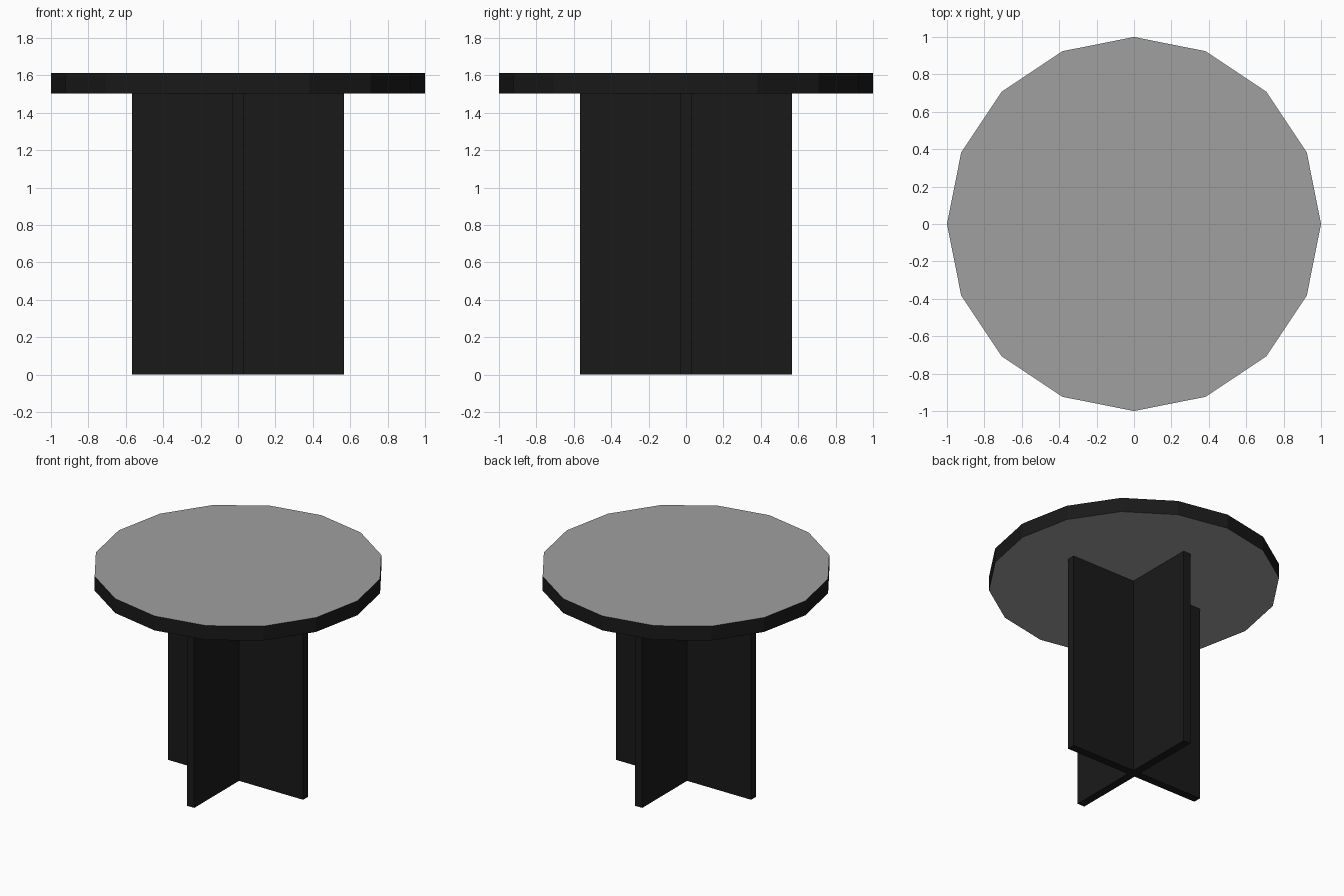
import bpy
import bmesh
import math

if "Cube" in bpy.data.objects:
    bpy.data.objects.remove(bpy.data.objects["Cube"])

TOP_Z, UNDER_Z = 1.612, 1.503   # table top thickness
REACH, HALF_T = 0.567, 0.03     # cross base arm length and half thickness


def material(name, value):
    mat = bpy.data.materials.new(name)
    mat.diffuse_color = (value, value, value, 1)
    mat.use_nodes = True
    mat.node_tree.nodes["Principled BSDF"].inputs["Base Color"].default_value = mat.diffuse_color
    return mat


def prism(name, outline, z0, z1, mats):
    """Extrude a closed outline between two heights."""
    bm = bmesh.new()
    base = bm.faces.new([bm.verts.new((x, y, z0)) for x, y in outline])
    ext = bmesh.ops.extrude_face_region(bm, geom=[base], use_keep_orig=True)
    verts = [v for v in ext["geom"] if isinstance(v, bmesh.types.BMVert)]
    bmesh.ops.translate(bm, vec=(0, 0, z1 - z0), verts=verts)
    bmesh.ops.recalc_face_normals(bm, faces=bm.faces)
    mesh = bpy.data.meshes.new(name)
    bm.to_mesh(mesh)
    bm.free()
    for m in mats:
        mesh.materials.append(m)
    obj = bpy.data.objects.new(name, mesh)
    bpy.context.collection.objects.link(obj)
    return obj


black = material("black", 0.01)
grey = material("grey", 0.35)

# Round 16-sided top: grey faces with a black rim
circle = [(math.cos(i * math.tau / 16), math.sin(i * math.tau / 16)) for i in range(16)]
top = prism("table_top", circle, UNDER_Z, TOP_Z, [black, grey])
for face in top.data.polygons:
    face.material_index = 1 if abs(face.normal.z) > 0.5 else 0

# Cross-shaped base: one arm profile turned four times
arm = [(REACH, -HALF_T), (REACH, HALF_T), (HALF_T, HALF_T)]
cross = []
for _ in range(4):
    cross += arm
    arm = [(-y, x) for x, y in arm]
prism("cross_base", cross, 0, UNDER_Z, [black])
